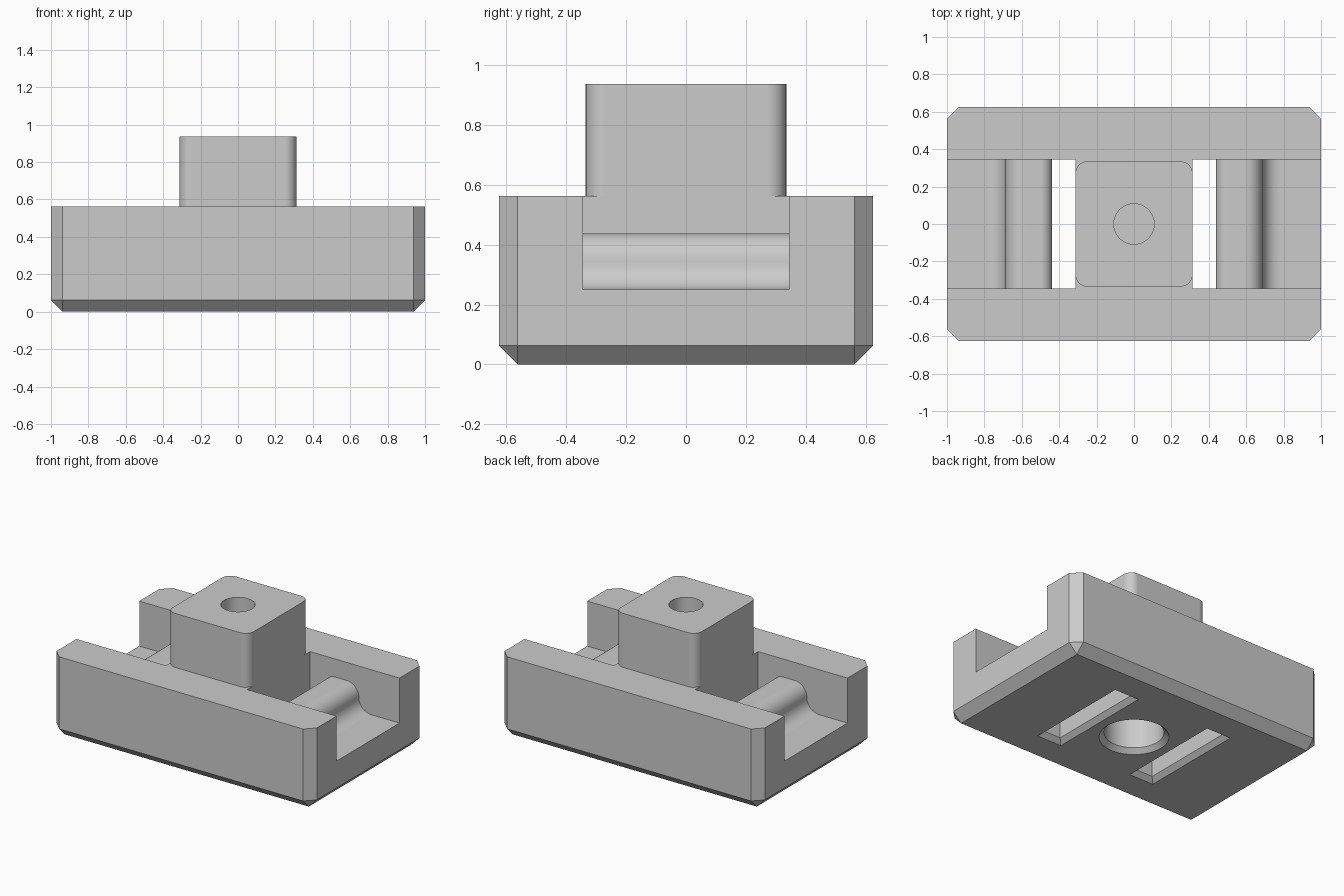
import bpy, bmesh
from math import sin, cos, pi, radians
from mathutils import Matrix

if "Cube" in bpy.data.objects:
    bpy.data.objects.remove(bpy.data.objects["Cube"], do_unlink=True)

grey = bpy.data.materials.new("plain grey")
grey.use_nodes = True
colour = (0.6, 0.6, 0.6, 1)
grey.diffuse_color = colour
grey.node_tree.nodes["Principled BSDF"].inputs["Base Color"].default_value = colour


def to_object(name, bm):
    bmesh.ops.recalc_face_normals(bm, faces=bm.faces)
    mesh = bpy.data.meshes.new(name)
    bm.to_mesh(mesh)
    bm.free()
    mesh.materials.append(grey)
    ob = bpy.data.objects.new(name, mesh)
    bpy.context.collection.objects.link(ob)
    return ob


def box(x0, x1, y, z0, z1):
    bm = bmesh.new()
    bmesh.ops.create_cube(bm, size=1)
    for v in bm.verts:
        v.co = ((x0 + x1) / 2 + v.co.x * (x1 - x0), v.co.y * 2 * y,
                (z0 + z1) / 2 + v.co.z * (z1 - z0))
    return bm


def is_vertical(e):
    a, b = (v.co for v in e.verts)
    return abs(a.z - b.z) > 0.1


def bevel(bm, edges, width, segments):
    bmesh.ops.bevel(bm, geom=edges, offset=width, segments=segments,
                    profile=0.5, affect='EDGES')


def cone(name, r0, r1, z0, z1):
    bm = bmesh.new()
    bmesh.ops.create_cone(bm, cap_ends=True, segments=48, radius1=r0, radius2=r1,
                          depth=z1 - z0,
                          matrix=Matrix.Translation((0, 0, (z0 + z1) / 2)))
    return to_object(name, bm)


def combine(target, tool, operation):
    mod = target.modifiers.new(tool.name, 'BOOLEAN')
    mod.operation, mod.object, mod.solver = operation, tool, 'EXACT'
    bpy.context.view_layer.objects.active = target
    bpy.ops.object.modifier_apply(modifier=mod.name)
    bpy.data.objects.remove(tool, do_unlink=True)


def arc(cx, cz, r, start, end, n=10):
    angles = [radians(start + (end - start) * i / n) for i in range(n + 1)]
    return [(cx + r * cos(a), cz + r * sin(a)) for a in angles]


# Base block with chamfered uprights and underside
top, edge = 0.5625, 0.0625
slot_in, slot_out, slot_y = 0.3125, 0.4375, 0.345
bm = box(-1, 1, 0.625, 0, top)
bevel(bm, [e for e in bm.edges if is_vertical(e) or
           all(v.co.z < 0.01 for v in e.verts)], edge, 1)
base = to_object("clamp_body", bm)

# Channel on each side: through slot, rounded saddle and outer floor
r = 0.09375
profile = [(slot_in, -0.1), (slot_out, -0.1)]
profile += arc(0.5, 0.375, 0.0625, 180, 90)
profile += arc(0.5938, 0.4375 - r, r, 90, 0)
profile += arc(0.5938 + 2 * r, 0.25 + r, r, 180, 270)[1:]
profile += [(1.1, 0.25), (1.1, 0.7), (slot_in, 0.7)]
flare = 0.03125
for side in (1, -1):
    bm = bmesh.new()
    face = bm.faces.new([bm.verts.new((side * x, -slot_y, z)) for x, z in profile])
    new = bmesh.ops.extrude_face_region(bm, geom=[face])["geom"]
    bmesh.ops.translate(bm, vec=(0, 2 * slot_y, 0),
                        verts=[v for v in new if isinstance(v, bmesh.types.BMVert)])
    combine(base, to_object("channel_cutter", bm), 'DIFFERENCE')

    # Flared slot mouth on the underside
    bm = box(slot_in, slot_out, slot_y, -flare, flare)
    mid = (slot_in + slot_out) / 2
    for v in bm.verts:
        if v.co.z < 0:
            v.co.x += 2 * flare * (1 if v.co.x > mid else -1)
            v.co.y += 2 * flare * (1 if v.co.y > 0 else -1)
        v.co.x *= side
    combine(base, to_object("slot_flare", bm), 'DIFFERENCE')

# Raised post with rounded corners
bm = box(-slot_in, slot_in, 0.335, 0.5, 0.9375)
bevel(bm, [e for e in bm.edges if is_vertical(e)], edge, 8)
combine(base, to_object("post", bm), 'UNION')

# Blind holes in the post top and the underside
combine(base, cone("post_hole", 0.108, 0.108, 0.68, 1), 'DIFFERENCE')
combine(base, cone("lower_hole", 0.1875, 0.1875, -0.1, 0.5), 'DIFFERENCE')
combine(base, cone("lower_hole_flare", 0.1875 + 2 * flare, 0.1875, -flare, flare),
        'DIFFERENCE')

# Smooth curves, crisp edges
bpy.ops.object.select_all(action='DESELECT')
base.select_set(True)
bpy.context.view_layer.objects.active = base
bpy.ops.object.shade_smooth_by_angle(angle=radians(30))
weighted = base.modifiers.new("even_shading", 'WEIGHTED_NORMAL')
weighted.keep_sharp = True
